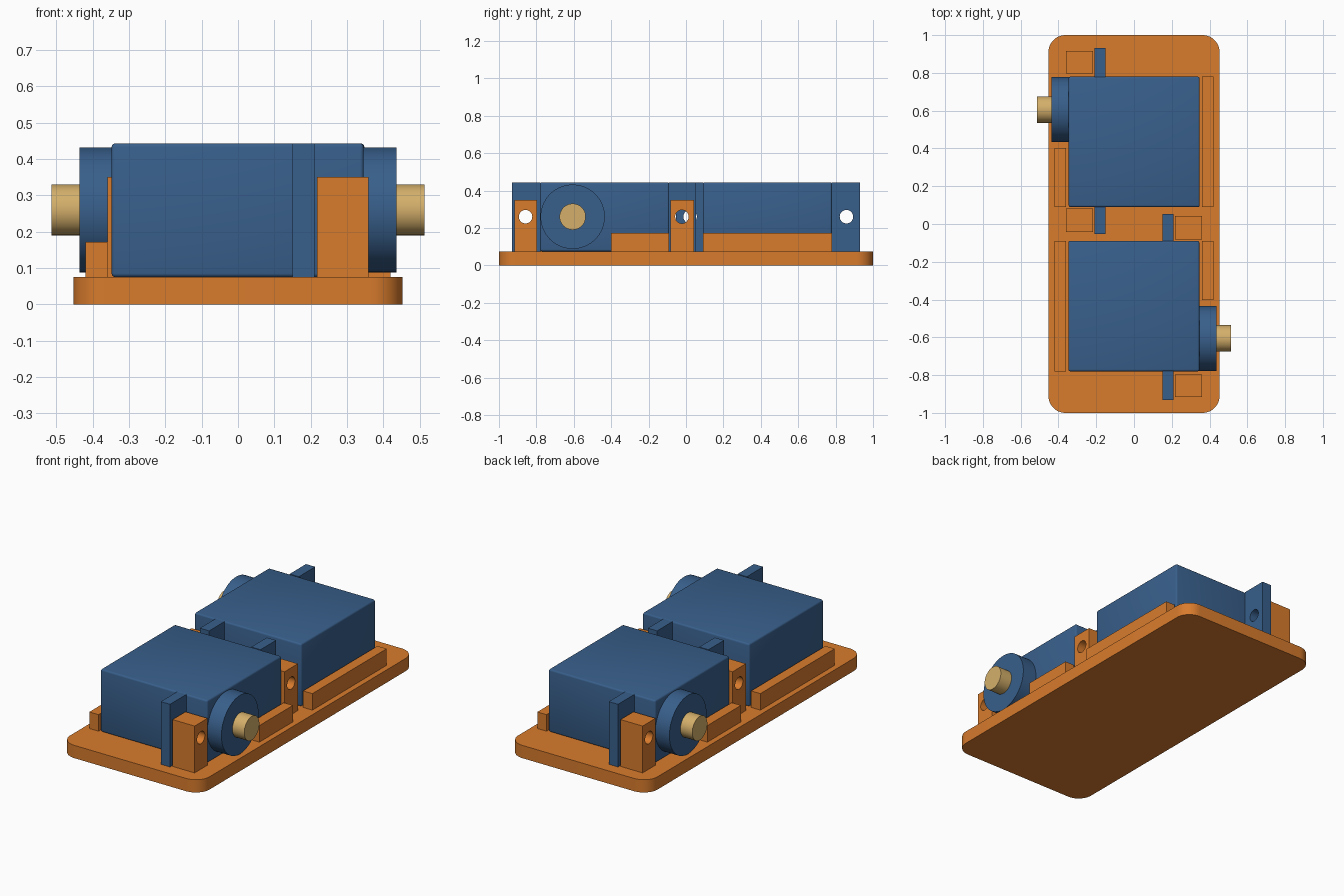
import bpy, bmesh, math
from mathutils import Matrix, Vector

if "Cube" in bpy.data.objects:
    bpy.data.objects.remove(bpy.data.objects["Cube"])


def material(name, rgb):
    m = bpy.data.materials.new(name)
    m.diffuse_color = (*rgb, 1)
    m.use_nodes = True
    m.node_tree.nodes["Principled BSDF"].inputs["Base Color"].default_value = m.diffuse_color
    return m


ORANGE = material("orange plastic", (0.69, 0.20, 0.026))
BLUE = material("blue plastic", (0.040, 0.115, 0.26))
BRASS = material("brass", (0.66, 0.43, 0.145))


def finish(bm, name, mat, turn, smooth=False):
    me = bpy.data.meshes.new(name)
    bmesh.ops.recalc_face_normals(bm, faces=bm.faces)
    for f in bm.faces:
        f.smooth = smooth
    bm.to_mesh(me)
    bm.free()
    if smooth:
        me.set_sharp_from_angle(angle=math.radians(30))
    ob = bpy.data.objects.new(name, me)
    bpy.context.collection.objects.link(ob)
    ob.rotation_euler.z = turn
    if mat:
        me.materials.append(mat)
    return ob


def box(name, mat, x, y, z, turn=0.0, bevel=0.0, segments=3, upright_only=False):
    """Box from (min, max) ranges, with optional rounded edges."""
    bm = bmesh.new()
    lo, hi = Vector((x[0], y[0], z[0])), Vector((x[1], y[1], z[1]))
    bmesh.ops.create_cube(bm, size=1, matrix=Matrix.Translation((lo + hi) / 2)
                          @ Matrix.Diagonal((*(hi - lo), 1)))
    if bevel:
        edges = [e for e in bm.edges if not upright_only
                 or abs(e.verts[0].co.z - e.verts[1].co.z) > 1e-4]
        bmesh.ops.bevel(bm, geom=edges, offset=bevel, segments=segments,
                        profile=0.5, affect='EDGES')
    return finish(bm, name, mat, turn, smooth=bevel > 0)


def rod(name, mat, x, y, z, r, turn=0.0, sides=64):
    """Cylinder lying along x."""
    bm = bmesh.new()
    bmesh.ops.create_cone(bm, cap_ends=True, segments=sides, radius1=r, radius2=r,
                          depth=x[1] - x[0],
                          matrix=Matrix.Translation(((x[0] + x[1]) / 2, y, z))
                          @ Matrix.Rotation(math.pi / 2, 4, 'Y'))
    return finish(bm, name, mat, turn, smooth=True)


def drill(ob, cutter):
    mod = ob.modifiers.new("screw hole", 'BOOLEAN')
    mod.operation = 'DIFFERENCE'
    mod.solver = 'EXACT'
    mod.object = cutter


FLOOR, TOP, AXIS = 0.075, 0.443, 0.26

# Base plate with rounded corners
box("base_plate", ORANGE, (-0.453, 0.453), (-1, 1), (0, FLOOR),
    bevel=0.09, segments=10, upright_only=True)

# Two identical motors and mounts, the second turned half way round
for side, turn in (("front", 0.0), ("rear", math.pi)):
    # Motor case, wheel hub and output shaft
    box(side + "_motor_case", BLUE, (-0.348, 0.346), (-0.78, -0.09), (FLOOR, TOP),
        turn, bevel=0.01)
    rod(side + "_hub", BLUE, (0.34, 0.437), -0.606, AXIS, 0.172, turn)
    rod(side + "_shaft", BRASS, (0.43, 0.514), -0.606, AXIS, 0.07, turn)

    # Mounting ears and screw posts, drilled together
    for end, ear_y, post_y, hole_y in (
            ("outer", (-0.931, -0.779), (-0.917, -0.797), -0.858),
            ("inner", (-0.091, 0.054), (-0.083, 0.042), -0.022)):
        tag = side + "_" + end
        ear = box(tag + "_ear", BLUE, (0.15, 0.21), ear_y, (FLOOR, TOP), turn)
        post = box(tag + "_post", ORANGE, (0.217, 0.36), post_y, (FLOOR, 0.35), turn)
        cutter = rod(tag + "_hole_cutter", None, (0.1, 0.4), hole_y, AXIS, 0.036,
                     turn, 32)
        cutter.hide_render = True
        cutter.hide_viewport = False
        cutter.display_type = 'WIRE'
        drill(ear, cutter)
        drill(post, cutter)

    # Low side rails
    box(side + "_short_rail", ORANGE, (0.36, 0.42), (-0.402, -0.09), (FLOOR, 0.172), turn)
    box(side + "_long_rail", ORANGE, (-0.42, -0.36), (-0.78, -0.09), (FLOOR, 0.172), turn)
